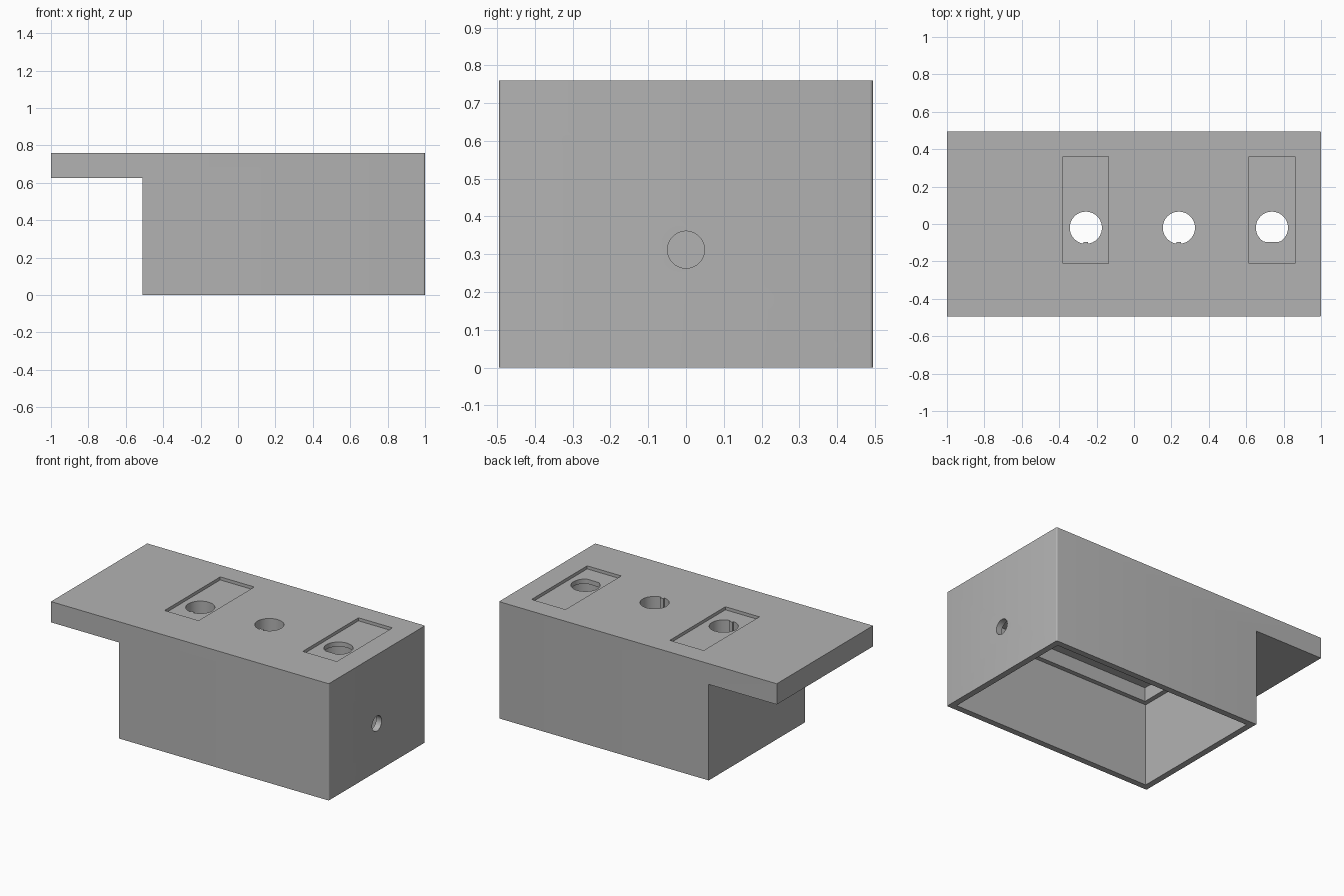
import bpy, bmesh, math

if "Cube" in bpy.data.objects:
    bpy.data.objects.remove(bpy.data.objects["Cube"])

grey = bpy.data.materials.new("plain_grey")
grey.diffuse_color = (0.45, 0.45, 0.45, 1)
grey.use_nodes = True
grey.node_tree.nodes["Principled BSDF"].inputs["Base Color"].default_value = grey.diffuse_color


def prism(name, pts, vec):
    """Closed solid: a polygon of 3D points swept along vec."""
    bm = bmesh.new()
    face = bm.faces.new([bm.verts.new(p) for p in pts])
    new = bmesh.ops.extrude_face_region(bm, geom=[face])["geom"]
    bmesh.ops.translate(bm, vec=vec, verts=[v for v in new if isinstance(v, bmesh.types.BMVert)])
    bmesh.ops.recalc_face_normals(bm, faces=bm.faces)
    mesh = bpy.data.meshes.new(name)
    bm.to_mesh(mesh)
    bm.free()
    mesh.materials.append(grey)
    ob = bpy.data.objects.new(name, mesh)
    bpy.context.collection.objects.link(ob)
    return ob


def box(x0, x1, y0, y1, z0, z1):
    pts = [(x0, y0, z0), (x1, y0, z0), (x1, y1, z0), (x0, y1, z0)]
    return prism("cutter", pts, (0, 0, z1 - z0))


def circle(r, n=64):
    # half-step offset keeps points off the axes
    return [(r * math.cos((i + .5) * math.tau / n), r * math.sin((i + .5) * math.tau / n)) for i in range(n)]


def keyed(r, half=0.012, depth=0.075):
    """Circle with a small key tab on its -y side."""
    y = -math.sqrt(r * r - half * half)
    pts = [p for p in circle(r) if p[1] > 0 or abs(p[0]) > half + 0.001]
    i = next(k for k, p in enumerate(pts) if p[1] < 0 and p[0] > 0)
    return pts[:i] + [(-half, y), (-half, -depth), (half, -depth), (half, y)] + pts[i:]


def flatted(r, depth=0.075):
    """Circle with a flat on its -y side."""
    return [(x, max(y, -depth)) for x, y in circle(r)]


def cut(body, cutter):
    bpy.context.view_layer.objects.active = body
    mod = body.modifiers.new("cut", "BOOLEAN")
    mod.operation, mod.solver, mod.object = "DIFFERENCE", "EXACT", cutter
    bpy.ops.object.modifier_apply(modifier=mod.name)
    bpy.data.objects.remove(cutter)


# Enclosure with overhanging top flange
W = 0.495
outline = [(-1, .76), (-1, .625), (-.51, .625), (-.51, 0), (1, 0), (1, .76)]
body = prism("enclosure", [(x, -W, z) for x, z in outline], (0, 2 * W, 0))

# Slightly rounded vertical edges at the right end
bm = bmesh.new()
bm.from_mesh(body.data)
edges = [e for e in bm.edges if all(v.co.x > .99 for v in e.verts)
         and abs(e.verts[0].co.z - e.verts[1].co.z) > .1]
bmesh.ops.bevel(bm, geom=edges, offset=.009, segments=4, profile=.5, affect="EDGES")
bm.to_mesh(body.data)
bm.free()

# Open underside: main cavity, then a smaller recess above a narrow ledge
cut(body, box(-.47, .96, -.455, .455, -.1, .535))
cut(body, box(-.44, .93, -.425, .425, .5, .625))

# Shallow label recesses on top
for x in (-.2575, .7375):
    cut(body, box(x - .1225, x + .1225, -.212, .36, .74, .9))

# Wider undercut below the right-hand hole
cut(body, prism("cutter", [(.7375 + x, -.02 + y, .58) for x, y in circle(.11)], (0, 0, .13)))

# Top holes: two keyed, one with a flat
R = .086
for cx, shape in ((-.2575, keyed(R)), (.24, keyed(R)), (.7375, flatted(R))):
    cut(body, prism("cutter", [(cx + x, -.02 + y, .57) for x, y in shape], (0, 0, .4)))

# Cable hole in the right wall
cut(body, prism("cutter", [(.9, a, .312 + b) for a, b in circle(.049)], (.3, 0, 0)))

bpy.ops.object.select_all(action="DESELECT")
body.select_set(True)
bpy.context.view_layer.objects.active = body
bpy.ops.object.shade_smooth_by_angle(angle=math.radians(30))
